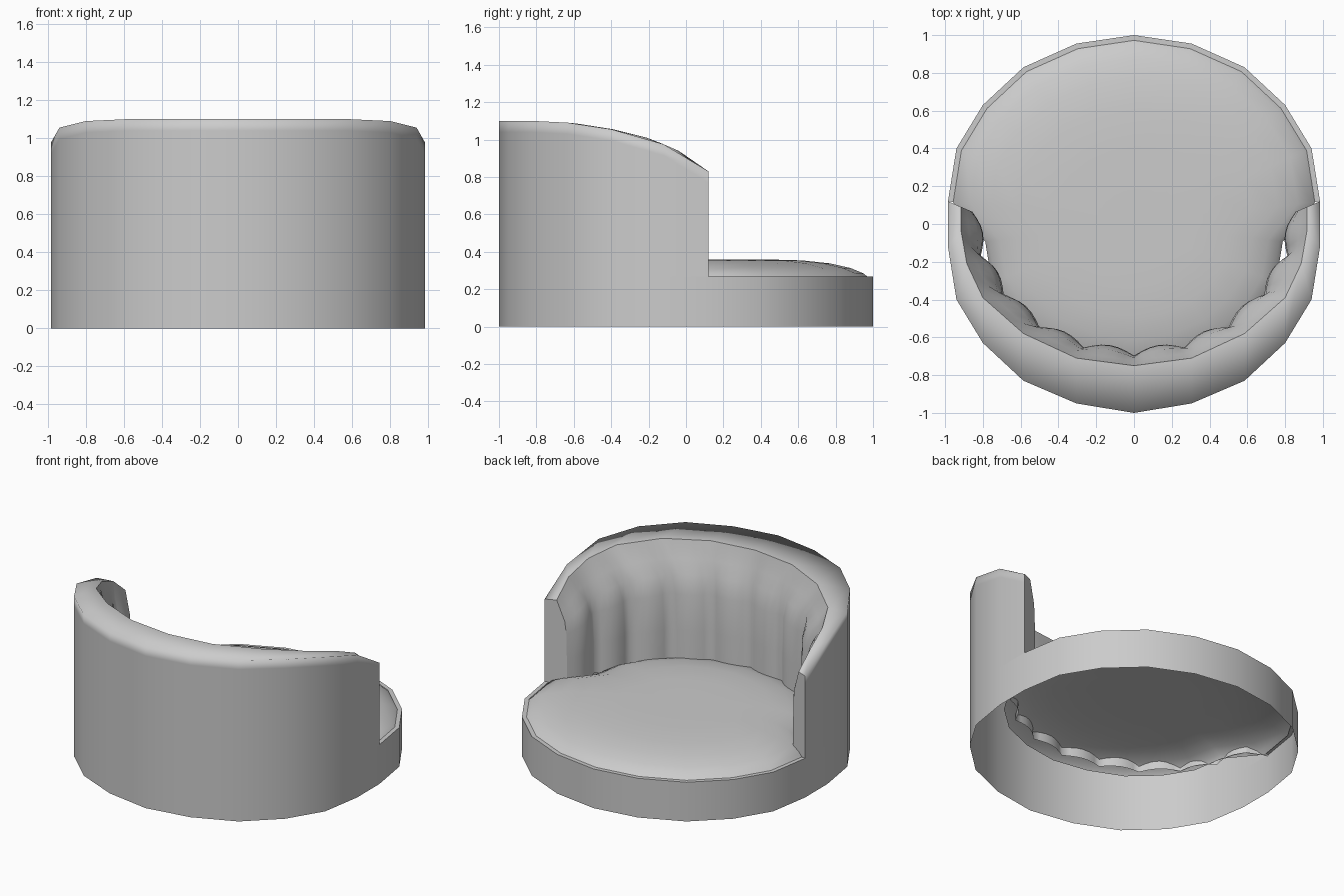
import bpy, bmesh, math
from mathutils import Vector

if "Cube" in bpy.data.objects:
    bpy.data.objects.remove(bpy.data.objects["Cube"])

# Half outlines from the back centre forward (x, y), mirrored by helper
OUT_BACK = [(0, -1), (.305, -.95), (.585, -.83), (.80, -.63), (.94, -.40), (.985, -.12), (.985, .12)]
OUT_FRONT = [(.94, .40), (.80, .63), (.585, .83), (.305, .955), (0, 1)]
CREASE = [(0, -.75), (.305, -.71), (.585, -.58), (.80, -.39), (.885, -.21), (.915, -.04), (.915, .09)]
VALLEY = [(0, -.697), (.266, -.654), (.50, -.548), (.69, -.375), (.812, -.17), (.856, .065)]
H_OUT = [1.10, 1.10, 1.10, 1.09, 1.055, .975, .83]
H_CREASE = [1.095, 1.093, 1.085, 1.055, 1.01, .94, .83]
RIM_Z = .268


def mirrored(half):
    """Left half reversed, then the right half (centre point shared)."""
    return [(-p[0],) + tuple(p[1:]) for p in half[:0:-1]] + [tuple(p) for p in half]


def sample(pts, t):
    f = min(max(t, 0), 1) * (len(pts) - 1)
    i = min(int(f), len(pts) - 2)
    return Vector(pts[i]).lerp(Vector(pts[i + 1]), f - i)


def make(name, rows, closed=False, cap=False, angle=180):
    """Skin rows of 3D points into a surface."""
    bm = bmesh.new()
    vr = [[bm.verts.new(p) for p in r] for r in rows]
    for a, b in zip(vr, vr[1:]):
        n = len(a)
        for i in range(n if closed else n - 1):
            j = (i + 1) % n
            bm.faces.new((a[i], a[j], b[j], b[i]))
    if cap:
        bm.faces.new(vr[-1])
    bm.normal_update()
    me = bpy.data.meshes.new(name)
    bm.to_mesh(me)
    bm.free()
    ob = bpy.data.objects.new(name, me)
    bpy.context.collection.objects.link(ob)
    bpy.ops.object.select_all(action='DESELECT')
    ob.select_set(True)
    bpy.context.view_layer.objects.active = ob
    bpy.ops.object.shade_smooth_by_angle(angle=math.radians(angle))
    return ob


back = mirrored(OUT_BACK)
front = [(x, y) for x, y in OUT_FRONT] + [(-x, y) for x, y in OUT_FRONT[-2::-1]]
ring = back + front

# Round base, open underneath
make("base_wall", [[(x, y, z) for x, y in ring] for z in (0, RIM_Z)], closed=True)

# Tall outer back wall and its top
out3 = mirrored([(x, y, h) for (x, y), h in zip(OUT_BACK, H_OUT)])
crease3 = mirrored([(x, y, h) for (x, y), h in zip(CREASE, H_CREASE)])
make("back_shell", [[(x, y, RIM_Z) for x, y, h in out3],
                    [(x, y, h - .06) for x, y, h in out3], out3, crease3])

# Fluted padding on the inside of the back
N = 30
c3 = [(x, y, h) for (x, y), h in zip(CREASE, H_CREASE)]
PROFILE = [(0, 0, 0), (.45, .14, .1), (.8, .25, .6), (.95, .40, 1), (1, .70, 1), (1, 1, 1)]
rows = []
for s, drop, puff in PROFILE:
    half = []
    for i in range(N + 1):
        t = i / N
        c, v = sample(c3, t), sample(VALLEY, t)
        k = min(int(t * 5), 4)
        d = Vector(VALLEY[k + 1]) - Vector(VALLEY[k])
        inward = Vector((-d.y, d.x)).normalized()
        p = c.xy.lerp(v, s) + inward * .035 * puff * abs(math.sin(math.pi * 5 * t))
        half.append((p.x, p.y, c.z + (.26 - c.z) * drop))
    rows.append(half)
padding = make("fluted_padding", [mirrored(r) for r in rows])

# End faces of the two arms
for side, name in ((1, "right_arm_end"), (-1, "left_arm_end")):
    inner = [r[-1] for r in rows]
    outer = [(OUT_BACK[-1][0], OUT_BACK[-1][1], p[2]) for p in inner]
    pair = [[(side * x, y, z) for x, y, z in col] for col in (outer, inner)]
    make(name, pair if side > 0 else pair[::-1])

# Narrow ledge round the front
edge = [back[-1]] + front + [back[0]]
make("front_ledge", [[(x, y, RIM_Z) for x, y in edge],
                     [(x * .972, y * .972, RIM_Z) for x, y in edge]])

# Domed seat, smaller where it tucks under the back
outline = [(x * .82, y * .80) if y < 0 else (x, y) for x, y in ring]
DOME = [(.975, .262), (.95, .284), (.88, .313), (.77, .338), (.62, .354), (.4, .36), (.15, .36)]
make("seat", [[(x * s, y * s, z) for x, y in outline] for s, z in DOME], closed=True, cap=True)
